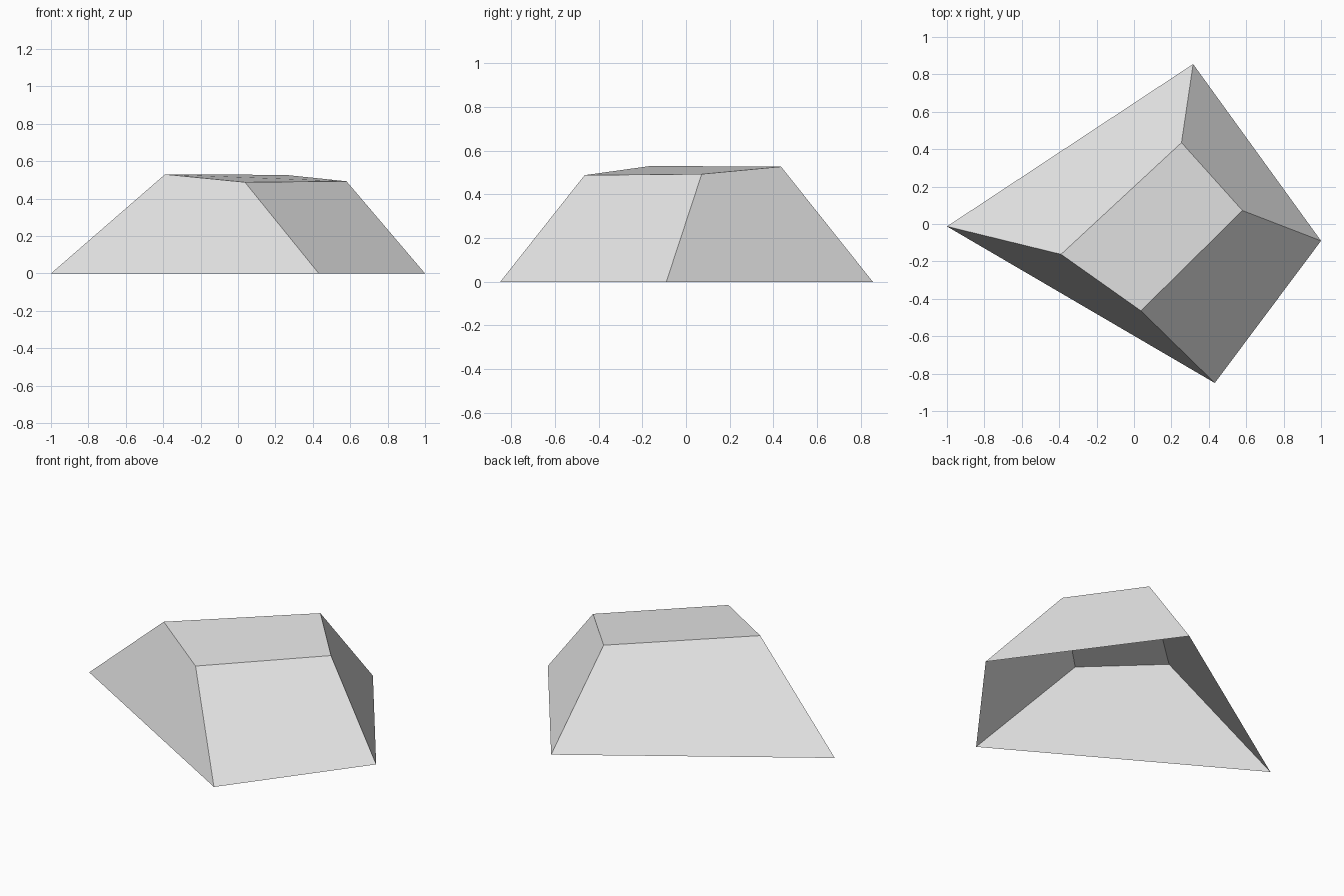
import bpy
import bmesh

# Remove the default cube
cube = bpy.data.objects.get("Cube")
if cube:
    bpy.data.objects.remove(cube, do_unlink=True)

# Plain grey material
grey = bpy.data.materials.new("light_grey")
grey.use_nodes = True
colour = (0.8, 0.8, 0.8, 1)
grey.diffuse_color = colour
grey.node_tree.nodes["Principled BSDF"].inputs["Base Color"].default_value = colour

# Outlines of the ground edge and of the tilted top, in matching order
ground = [(-1, -0.013, 0), (0.432, -0.85, 0), (1, -0.09, 0), (0.316, 0.855, 0)]
top = [(-0.39, -0.162, 0.53), (0.037, -0.464, 0.488),
       (0.58, 0.072, 0.493), (0.254, 0.435, 0.527)]

bm = bmesh.new()
low = [bm.verts.new(p) for p in ground]
high = [bm.verts.new(p) for p in top]

# Sloping sides and the cap; the underside stays open
for i in range(len(low)):
    j = (i + 1) % len(low)
    bm.faces.new((low[i], low[j], high[j], high[i]))
bm.faces.new(high)

mesh = bpy.data.meshes.new("hollow_block")
bm.to_mesh(mesh)
bm.free()
mesh.materials.append(grey)
block = bpy.data.objects.new("hollow_block", mesh)
bpy.context.collection.objects.link(block)
